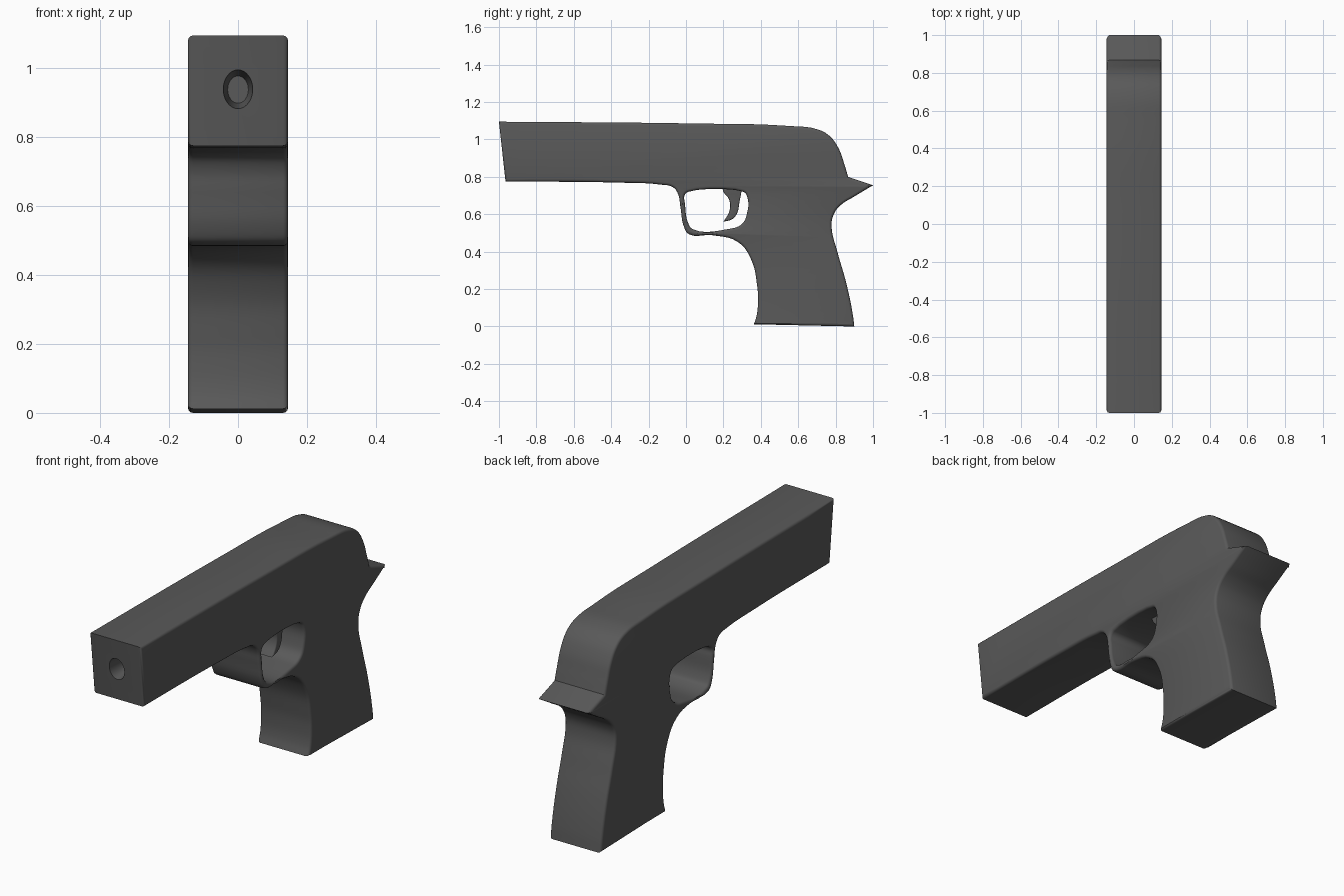
import bpy, bmesh, math

if "Cube" in bpy.data.objects:
    bpy.data.objects.remove(bpy.data.objects["Cube"])

metal = bpy.data.materials.new("dark_metal")
metal.diffuse_color = (0.1, 0.1, 0.1, 1)
metal.use_nodes = True
metal.node_tree.nodes["Principled BSDF"].inputs["Base Color"].default_value = metal.diffuse_color


def plate(name, loops, half_width, bevel, resolution=5):
    """Extrude closed (y, z[, corner]) loops along x with rounded edges."""
    curve = bpy.data.curves.new(name, 'CURVE')
    curve.dimensions = '2D'
    curve.fill_mode = 'BOTH'
    curve.extrude = half_width - bevel
    curve.bevel_depth = bevel
    curve.bevel_resolution = 2
    curve.offset = -bevel
    curve.resolution_u = resolution
    for loop in loops:
        spline = curve.splines.new('BEZIER')
        spline.bezier_points.add(len(loop) - 1)
        spline.use_cyclic_u = True
        for bp, p in zip(spline.bezier_points, loop):
            bp.co = (p[0], p[1], 0)
            kind = 'VECTOR' if len(p) > 2 else 'AUTO'
            bp.handle_left_type = bp.handle_right_type = kind
    obj = bpy.data.objects.new(name, curve)
    bpy.context.collection.objects.link(obj)
    obj.rotation_euler = (math.pi / 2, 0, math.pi / 2)
    select(obj)
    bpy.ops.object.convert(target='MESH')
    obj = bpy.context.object
    bpy.ops.object.transform_apply(location=False, rotation=True, scale=False)
    # weld the caps to the rounded sides
    bm = bmesh.new()
    bm.from_mesh(obj.data)
    bmesh.ops.remove_doubles(bm, verts=bm.verts, dist=0.0002)
    bmesh.ops.recalc_face_normals(bm, faces=bm.faces)
    bm.to_mesh(obj.data)
    bm.free()
    obj.data.materials.clear()
    obj.data.materials.append(metal)
    return obj


def select(obj):
    bpy.ops.object.select_all(action='DESELECT')
    obj.select_set(True)
    bpy.context.view_layer.objects.active = obj


C = 1  # marks a sharp corner

# Body outline: slide, trigger guard, grip and rear beak
outline = [
    (-1.0, 1.095, C), (-0.965, 0.775, C), (-0.35, 0.769), (-0.13, 0.758),
    (-0.07, 0.745), (-0.043, 0.71), (-0.03, 0.64), (-0.008, 0.525),
    (0.015, 0.494), (0.14, 0.488), (0.28, 0.45), (0.35, 0.354),
    (0.38, 0.22), (0.385, 0.14), (0.378, 0.06), (0.363, 0.012, C),
    (0.90, 0.0, C), (0.89, 0.075), (0.853, 0.247), (0.81, 0.397),
    (0.778, 0.54), (0.79, 0.6), (0.825, 0.647), (0.90, 0.695),
    (1.0, 0.755, C), (0.925, 0.78), (0.867, 0.80, C), (0.848, 0.863),
    (0.815, 0.954), (0.767, 1.019), (0.703, 1.054), (0.553, 1.072),
    (0.07, 1.085),
]
# Opening inside the trigger guard
opening = [
    (-0.008, 0.70), (0.012, 0.72), (0.307, 0.72), (0.325, 0.70),
    (0.325, 0.60), (0.298, 0.547), (0.225, 0.521), (0.035, 0.521),
    (0.014, 0.547), (-0.006, 0.66),
]
body = plate("pistol_body", [outline, opening], 0.145, 0.014)

# Oval muzzle bore with a flared mouth
bpy.ops.mesh.primitive_cone_add(vertices=32, radius1=0.048, radius2=0.03, depth=0.16,
                                location=(0, -0.95, 0.938), rotation=(-math.pi / 2, 0, 0))
bore = bpy.context.object
bore.name = "bore_cutter"
bore.scale = (1, 1.32, 1)
bore.hide_render = True
cut = body.modifiers.new("bore", 'BOOLEAN')
cut.object = bore
cut.solver = 'EXACT'
select(body)
bpy.ops.object.modifier_apply(modifier="bore")
bpy.data.objects.remove(bore)

# Curved trigger, narrower than the body
trigger = plate("trigger", [[
    (0.195, 0.74, C), (0.2, 0.72), (0.23, 0.68), (0.233, 0.62), (0.2, 0.56, C),
    (0.25, 0.576), (0.275, 0.61), (0.285, 0.66), (0.30, 0.74, C),
]], 0.055, 0.006, 6)

for part in (body, trigger):
    select(part)
    bpy.ops.object.shade_smooth_by_angle(angle=math.radians(35))
